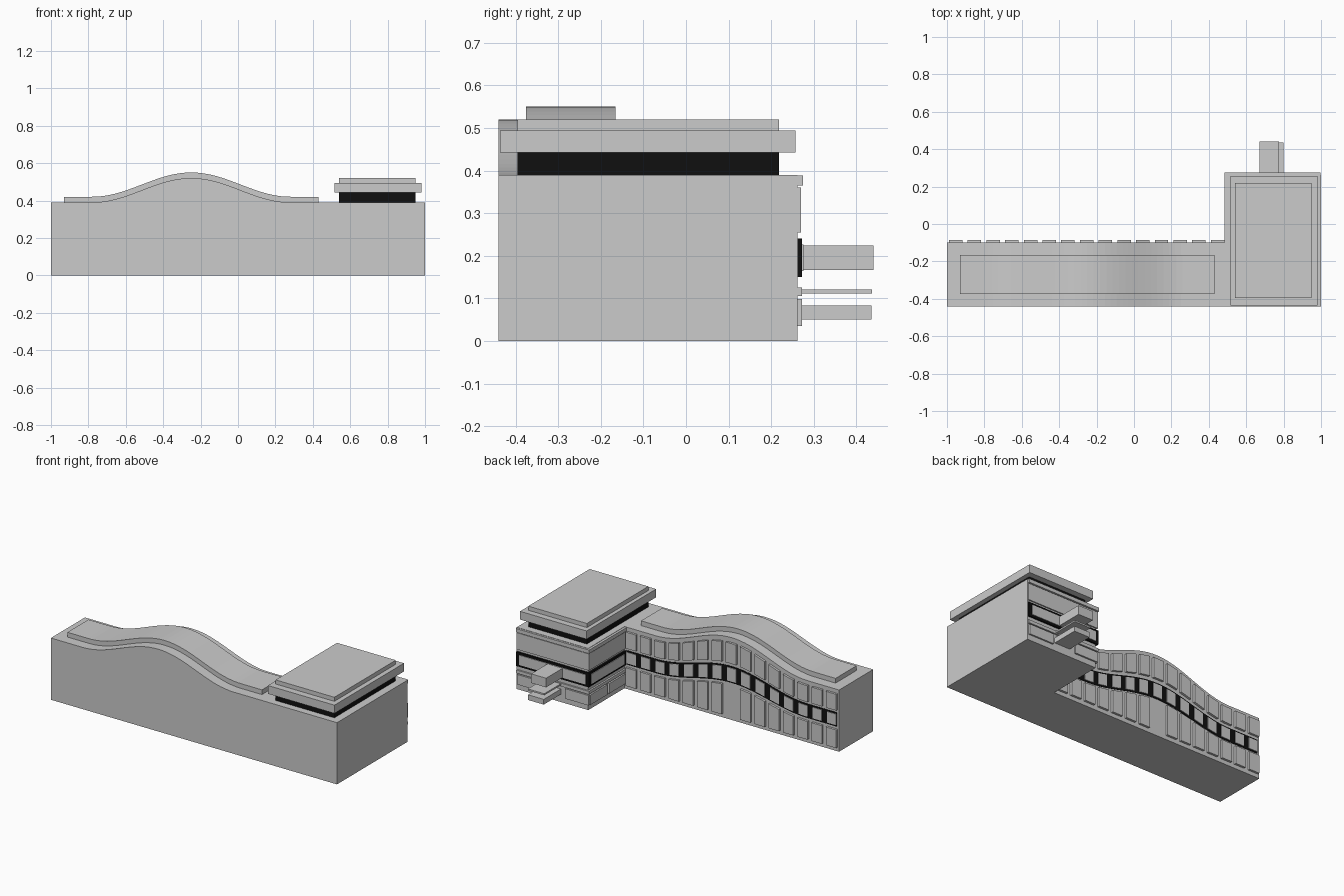
import bpy, bmesh, math

black = bpy.data.materials.new("dark_glazing")
black.diffuse_color = (0.005, 0.005, 0.005, 1)


def bump(x):
    # one smooth swell centred on x = -0.25
    d = abs(x + 0.25)
    return math.cos(d / 0.53 * math.pi / 2) ** 2 if d < 0.53 else 0.0


def wave(z, amp):
    return lambda x: z + amp * bump(x)


def strip(name, x0, x1, y0, y1, low, high, n=1, mat=None):
    # solid between two height curves, swept across y
    bm = bmesh.new()
    xs = [x0 + (x1 - x0) * i / n for i in range(n + 1)]
    rings = [[bm.verts.new(p) for p in ((x, y0, low(x)), (x, y1, low(x)),
                                        (x, y1, high(x)), (x, y0, high(x)))] for x in xs]
    for a, b in zip(rings, rings[1:]):
        for k in range(4):
            m = (k + 1) % 4
            bm.faces.new((a[k], a[m], b[m], b[k]))
    bm.faces.new(rings[0])
    bm.faces.new(rings[-1])
    bmesh.ops.recalc_face_normals(bm, faces=bm.faces)
    me = bpy.data.meshes.new(name)
    bm.to_mesh(me)
    bm.free()
    ob = bpy.data.objects.new(name, me)
    bpy.context.collection.objects.link(ob)
    if mat:
        me.materials.append(mat)
    return ob


def box(name, x0, x1, y0, y1, z0, z1, mat=None):
    return strip(name, x0, x1, y0, y1, lambda x: z0, lambda x: z1, 1, mat)


# Long wing with wavy top, and its raised roof
strip("wing_body", -1, 0.5, -0.44, -0.10, wave(0, 0), wave(0.39, 0.13), 48)
strip("wing_roof", -0.93, 0.43, -0.375, -0.165, wave(0.385, 0.13), wave(0.42, 0.13), 40)

# Wing facade: dark ribbon with panes, rows of panels above and below
strip("wing_window_ribbon", -0.985, 0.485, -0.11, -0.098,
      wave(0.155, 0.08), wave(0.245, 0.095), 48, black)
for i in range(15):
    c = -0.953 + 0.1 * i
    a, b = c - 0.036, c + 0.036
    strip("upper_panel", a, b, -0.11, -0.086, wave(0.262, 0.1), wave(0.365, 0.125), 3)
    strip("window_pane", c - 0.03, c + 0.033, -0.11, -0.094,
          wave(0.165, 0.08), wave(0.235, 0.095), 3)
    if i != 7:
        strip("lower_panel", a, b, -0.11, -0.086, wave(0.025, 0), wave(0.14, 0.08), 3)

# Corner block and stacked flat roof
box("block_body", 0.5, 1, -0.44, 0.262, 0, 0.39)
box("roof_recess", 0.54, 0.95, -0.395, 0.218, 0.385, 0.445, black)
box("roof_slab", 0.515, 0.98, -0.437, 0.257, 0.442, 0.494)
box("roof_cap", 0.54, 0.95, -0.395, 0.218, 0.49, 0.52)

# Facade bands wrapping the block's back corner
box("cornice_band", 0.485, 0.997, -0.10, 0.275, 0.365, 0.388)
box("upper_band", 0.49, 0.997, -0.10, 0.270, 0.255, 0.36)
box("window_band", 0.489, 0.997, -0.10, 0.272, 0.15, 0.24, black)
box("back_window", 0.51, 0.975, 0.25, 0.276, 0.164, 0.226)
box("side_window", 0.485, 0.52, -0.08, 0.25, 0.164, 0.226)
box("sill_band", 0.489, 0.997, -0.10, 0.272, 0.105, 0.125)

# Ground floor panels either side of the porch and along the inner side
for a, b in ((0.49, 0.655), (0.815, 0.99)):
    box("back_base_panel", a, b, 0.25, 0.272, 0.035, 0.098)
for a, b in ((-0.09, 0.07), (0.09, 0.26)):
    box("side_base_panel", 0.487, 0.52, a, b, 0.035, 0.098)

# Porch: canopy block, thin shelf and step
box("porch_canopy", 0.67, 0.775, 0.25, 0.44, 0.166, 0.224)
box("porch_shelf", 0.685, 0.80, 0.25, 0.437, 0.111, 0.121)
box("porch_step", 0.69, 0.80, 0.25, 0.435, 0.05, 0.083)
